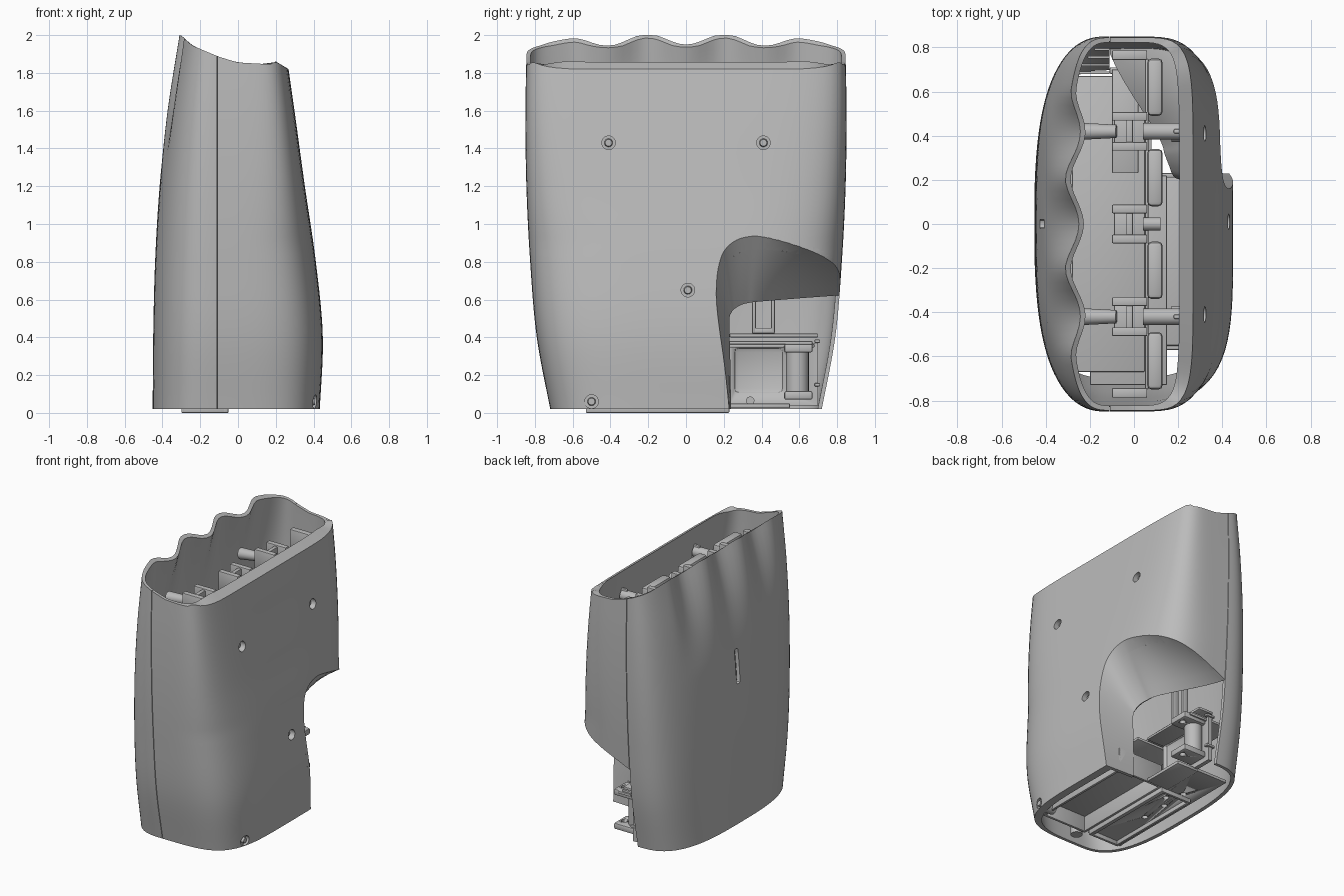
import bpy, bmesh, math
from mathutils import Matrix, Vector

old = bpy.data.objects.get("Cube")
if old:
    bpy.data.objects.remove(old, do_unlink=True)

grey = bpy.data.materials.new("plain grey plastic")
grey.use_nodes = True
COLOUR = (0.5, 0.5, 0.5, 1)
grey.diffuse_color = COLOUR
grey.node_tree.nodes["Principled BSDF"].inputs["Base Color"].default_value = COLOUR


def finish(name, bm):
    bmesh.ops.recalc_face_normals(bm, faces=bm.faces[:])
    me = bpy.data.meshes.new(name)
    bm.to_mesh(me)
    bm.free()
    me.materials.append(grey)
    ob = bpy.data.objects.new(name, me)
    bpy.context.collection.objects.link(ob)
    return ob


def activate(ob):
    bpy.ops.object.select_all(action='DESELECT')
    ob.select_set(True)
    bpy.context.view_layer.objects.active = ob


def smooth(ob):
    activate(ob)
    bpy.ops.object.shade_smooth_by_angle(angle=math.radians(32))


def boolean(ob, cutter, op='DIFFERENCE', keep=False):
    activate(ob)
    mod = ob.modifiers.new("cut", 'BOOLEAN')
    mod.operation, mod.solver, mod.object = op, 'EXACT', cutter
    bpy.ops.object.modifier_apply(modifier=mod.name)
    if not keep:
        bpy.data.objects.remove(cutter, do_unlink=True)


def box(name, x, y, z, bevel=0.006):
    """Box between (low, high) pairs on each axis."""
    bm = bmesh.new()
    centre = Vector([sum(p) / 2 for p in (x, y, z)])
    size = [p[1] - p[0] for p in (x, y, z)]
    bmesh.ops.create_cube(bm, size=1, matrix=Matrix.Translation(centre) @ Matrix.Diagonal((*size, 1)))
    if bevel:
        bmesh.ops.bevel(bm, geom=bm.edges[:], offset=min(bevel, min(size) * 0.4), segments=2,
                        profile=0.5, affect='EDGES')
    ob = finish(name, bm)
    smooth(ob)
    return ob


def cylinder(name, a, b, r1, r2=None, sides=28):
    a, b = Vector(a), Vector(b)
    bm = bmesh.new()
    turn = (b - a).to_track_quat('Z', 'Y').to_matrix().to_4x4()
    bmesh.ops.create_cone(bm, cap_ends=True, segments=sides, radius1=r1, radius2=r1 if r2 is None else r2,
                          depth=(b - a).length, matrix=Matrix.Translation((a + b) / 2) @ turn)
    ob = finish(name, bm)
    smooth(ob)
    return ob


def curve(vals, t):
    """Smooth curve through evenly spaced values, t from 0 to len - 1."""
    i = max(0, min(int(t), len(vals) - 2))
    f = t - i
    p1, p2 = vals[i], vals[i + 1]
    p0 = vals[i - 1] if i else 2 * p1 - p2
    p3 = vals[i + 2] if i + 2 < len(vals) else 2 * p2 - p1
    return p1 + 0.5 * f * (p2 - p0 + f * (2 * p0 - 5 * p1 + 4 * p2 - p3 + f * (3 * (p1 - p2) + p3 - p0)))


# Housing outline, sampled every 0.4 in height
SEAM, BASE = -0.11, 0.02
LEFT = [-0.45, -0.447, -0.437, -0.413, -0.372, -0.31]
RIGHT = [0.43, 0.447, 0.41, 0.352, 0.297, 0.24]
HALF = [0.715, 0.79, 0.825, 0.845, 0.85, 0.842]
RIM = [(-0.31, 2.0), (-0.24, 1.945), (-0.1, 1.885), (0, 1.855), (0.18, 1.845), (0.2, 1.862), (0.26, 1.82)]


def section(side, ang, z, inner):
    k = z / 0.4
    if side > 0:
        a = curve(RIGHT, k) - SEAM - 0.055 * inner
        n = 4.3 + 3 * max(0, min(1, z - 0.9))
    else:
        a = SEAM - curve(LEFT, k) - 0.025 * inner
        n = 3
    half = curve(HALF, k) - 0.022 * inner
    c, s = math.cos(ang), math.sin(ang)
    r = (abs(c) ** n + abs(s) ** n) ** (-1 / n)
    x = SEAM + side * ((0 if inner else 0.002) + a * c * r)
    y = half * s * r
    # Scalloped flutes that fade downwards
    if side < 0 and abs(y) < 0.615:
        x += 0.078 * max(0, (z - 1.25) / 0.75) ** 1.5 * 0.5 * (1 + math.cos(math.tau * y / 0.41))
    return x, y


def rim(x):
    for (x0, z0), (x1, z1) in zip(RIM, RIM[1:]):
        if x < x1:
            return z0 + (z1 - z0) * max(0, (x - x0) / (x1 - x0))
    return RIM[-1][1]


def half_shell(name, side, solid_top=None):
    """One housing half: a hollow wall, or a solid block up to solid_top."""
    bm, rows, cols = bmesh.new(), 40, 72

    def grid(inner):
        out = []
        for j in range(cols + 1):
            ang = math.pi * (j / cols - 0.5)
            h = solid_top or rim(section(side, ang, 1.96 if side < 0 else 1.85, inner)[0])
            zs = [BASE + (h - BASE) * i / rows for i in range(rows + 1)]
            out.append([bm.verts.new((*section(side, ang, z, inner), z)) for z in zs])
        for p, q in zip(out, out[1:]):
            for i in range(rows):
                bm.faces.new((p[i], q[i], q[i + 1], p[i + 1]))
        return out

    o = grid(0)
    if solid_top:
        bm.faces.new([col[-1] for col in o])
        bm.faces.new([col[0] for col in o])
        bm.faces.new(o[0] + o[-1][::-1])
    else:
        n = grid(1)
        for e in (0, -1):
            for j in range(cols):
                bm.faces.new((o[j][e], o[j + 1][e], n[j + 1][e], n[j][e]))
            for i in range(rows):
                bm.faces.new((o[e][i], o[e][i + 1], n[e][i + 1], n[e][i]))
    return finish(name, bm)


cover = half_shell("scalloped_cover", -1)
body = half_shell("main_housing", 1)

# Corner scoop: outer profile (y, z), and inner lip (y, z, x) that runs back to the seam
OUT = [(0.24, -0.1), (0.21, 0.25), (0.17, 0.6), (0.185, 0.8), (0.24, 0.9), (0.33, 0.945),
       (0.45, 0.94), (0.78, 0.86), (1.1, 0.78)]
LIP = [(0.24, -0.1, 0.2), (0.235, 0.25, 0.2), (0.23, 0.48, 0.2), (0.24, 0.53, 0.19), (0.27, 0.56, 0.18),
       (0.32, 0.58, 0.16), (0.42, 0.592, 0.12), (0.78, 0.62, -0.1), (1.1, 0.64, -0.15)]


def scoop_mesh(name, solid):
    bm, rings = bmesh.new(), []

    def add_ring(s, flat_x=None):
        ring = []
        for j in range(49):
            t = j / 6
            y, z = [curve([q[k] for q in LIP], t) * (1 - s) + curve([q[k] for q in OUT], t) * s for k in (0, 1)]
            lip_x = curve([q[2] for q in LIP], t)
            x = lip_x + (0.4 - lip_x) * s if flat_x is None else flat_x
            ring.append(bm.verts.new((x, y, z)))
        if solid:
            ring.append(bm.verts.new((x, 1.2, -0.1)))
        rings.append(ring)

    if solid:
        add_ring(0, -0.2)
    for i in range(9):
        add_ring(1.4 * i / 8)
    if solid:
        add_ring(1.4, 0.9)
    for p, q in zip(rings, rings[1:]):
        for j in range(len(p) if solid else len(p) - 1):
            k = (j + 1) % len(p)
            bm.faces.new((p[j], p[k], q[k], q[j]))
    if solid:
        bm.faces.new(rings[0])
        bm.faces.new(rings[-1])
    return finish(name, bm)


scoop_cutter = scoop_mesh("scoop_cutter", True)
scoop = scoop_mesh("corner_scoop", False)
activate(scoop)
skin = scoop.modifiers.new("skin", 'SOLIDIFY')
skin.thickness, skin.offset = 0.05, 0
bpy.ops.object.modifier_apply(modifier=skin.name)
boolean(scoop, scoop_cutter, keep=True)
boolean(scoop, half_shell("trim_block", 1, 1.3), 'INTERSECT')
boolean(body, scoop_cutter)

# Recessed screws on the flat side
for y, z in ((-0.41, 1.43), (0.41, 1.43), (0.01, 0.65), (-0.5, 0.06)):
    x = curve(RIGHT, z / 0.4)
    boolean(body, cylinder("hole_cutter", (x - 0.12, y, z), (x + 0.1, y, z), 0.036))
    cylinder("screw_post", (x - 0.15, y, z), (x - 0.045, y, z), 0.039)
    cylinder("screw_head", (x - 0.05, y, z), (x - 0.025, y, z), 0.023, 0.018)

# Indicator slot in the scalloped cover
boolean(cover, box("slot_cutter", (-0.5, -0.35), (-0.02, 0.02), (1.03, 1.28), 0.014))
box("slot_backing", (-0.385, -0.37), (-0.05, 0.05), (1.0, 1.31))
for part in (cover, body, scoop):
    smooth(part)

# Upper rack: brackets, cross rods and rounded blocks
for y in (-0.42, 0, 0.42):
    for d in (-0.068, 0.068):
        box("bracket_flange", (-0.1, 0.06), (y + d - 0.02, y + d + 0.02), (1.6, 1.75))
    box("bracket_web", (-0.035, -0.005), (y - 0.07, y + 0.07), (1.6, 1.74))
    box("bracket_floor", (-0.09, 0.05), (y - 0.07, y + 0.07), (1.6, 1.62))
    if y:
        cylinder("cross_rod", (-0.27, y, 1.64), (-0.08, y, 1.66), 0.04, 0.03)
        cylinder("cross_rod", (0.04, y, 1.67), (0.22, y, 1.67), 0.038)
        box("wall_fin", (0.18, 0.25), (y - 0.01, y + 0.01), (1.2, 1.72))
    else:
        cylinder("short_rod", (0.04, y, 1.67), (0.12, y, 1.67), 0.03)
for y in (-0.62, -0.21, 0.21, 0.62):
    box("rack_block", (0.06, 0.13), (y - 0.13, y + 0.13), (1.42, 1.72), 0.02)
box("rack_backing", (0.05, 0.065), (-0.75, 0.75), (1.45, 1.66))
for s in (-1, 1):
    box("end_bracket", (-0.1, 0.06), (s * 0.765 - 0.022, s * 0.765 + 0.022), (1.55, 1.74))
for i in range(4):
    y = 0.68 + 0.035 * i
    box("corner_rib", (-0.27 + 0.03 * i, -0.11), (y, y + 0.012), (1.3 - 0.1 * i, 1.5), 0.003)

# Underside: plate with holes, ridges and a recessed tray
plate = box("base_plate", (-0.34, -0.06), (-0.55, 0.55), (0.03, 0.05), 0)
for x, y in ((-0.22, 0.25), (-0.22, 0.05), (-0.22, -0.15), (-0.16, 0.14)):
    boolean(plate, cylinder("plate_hole_cutter", (x, y, 0), (x, y, 0.2), 0.02, sides=20))
for x in ((-0.3, -0.28), (-0.08, -0.05)):
    box("base_ridge", x, (-0.53, 0.23), (0.0, 0.04))
for y in (-0.53, 0.21):
    box("base_cross_ridge", (-0.3, -0.05), (y, y + 0.02), (0.0, 0.04))
box("cover_floor", (-0.28, 0.05), (-0.67, 0.67), (0.36, 0.38))
box("end_floor", (-0.2, 0.15), (-0.73, 0.22), (0.33, 0.35))
box("tray_floor", (-0.05, 0.3), (-0.55, 0.22), (0.14, 0.16))
for x in (-0.05, 0.3):
    box("tray_side", (x, x + 0.02), (-0.56, 0.23), (0.03, 0.2))
for y in (-0.57, 0.21):
    box("tray_end", (-0.05, 0.32), (y, y + 0.02), (0.03, 0.2))
cylinder("base_boss", (-0.02, -0.62, 0.03), (-0.02, -0.62, 0.2), 0.04)

# Carrier frame seen through the corner opening
panel = box("carrier_panel", (-0.09, -0.06), (0.23, 0.7), (0.04, 0.37), 0)
boolean(panel, box("window_cutter", (-0.08, 0.0), (0.25, 0.52), (0.1, 0.35), 0.03))
box("carrier_shelf", (-0.1, 0.08), (0.23, 0.68), (0.345, 0.365))
box("upper_shelf", (-0.1, 0.02), (0.23, 0.7), (0.4, 0.42))
cylinder("cable_tube", (-0.02, 0.59, 0.08), (-0.02, 0.59, 0.34), 0.06)
for z in (0.07, 0.32):
    clamp = box("cable_clamp", (-0.06, 0.12), (0.52, 0.67), (z, z + 0.045), 0.01)
    boolean(clamp, cylinder("clamp_cutter", (0.08, 0.6, z - 0.1), (0.08, 0.6, z + 0.1), 0.022, sides=20))
for y in (0.35, 0.45):
    box("guide_rail", (-0.08, -0.03), (y, y + 0.02), (0.42, 0.75))
box("guide_foot", (-0.08, -0.03), (0.35, 0.47), (0.42, 0.45))
for z in (0.14, 0.37):
    box("catch_tab", (-0.11, -0.04), (0.68, 0.71), (z, z + 0.018))
cylinder("lower_pin", (-0.06, 0.34, 0.065), (0.0, 0.34, 0.065), 0.022)
box("lower_flange", (-0.1, 0.08), (0.23, 0.55), (0.025, 0.05))
